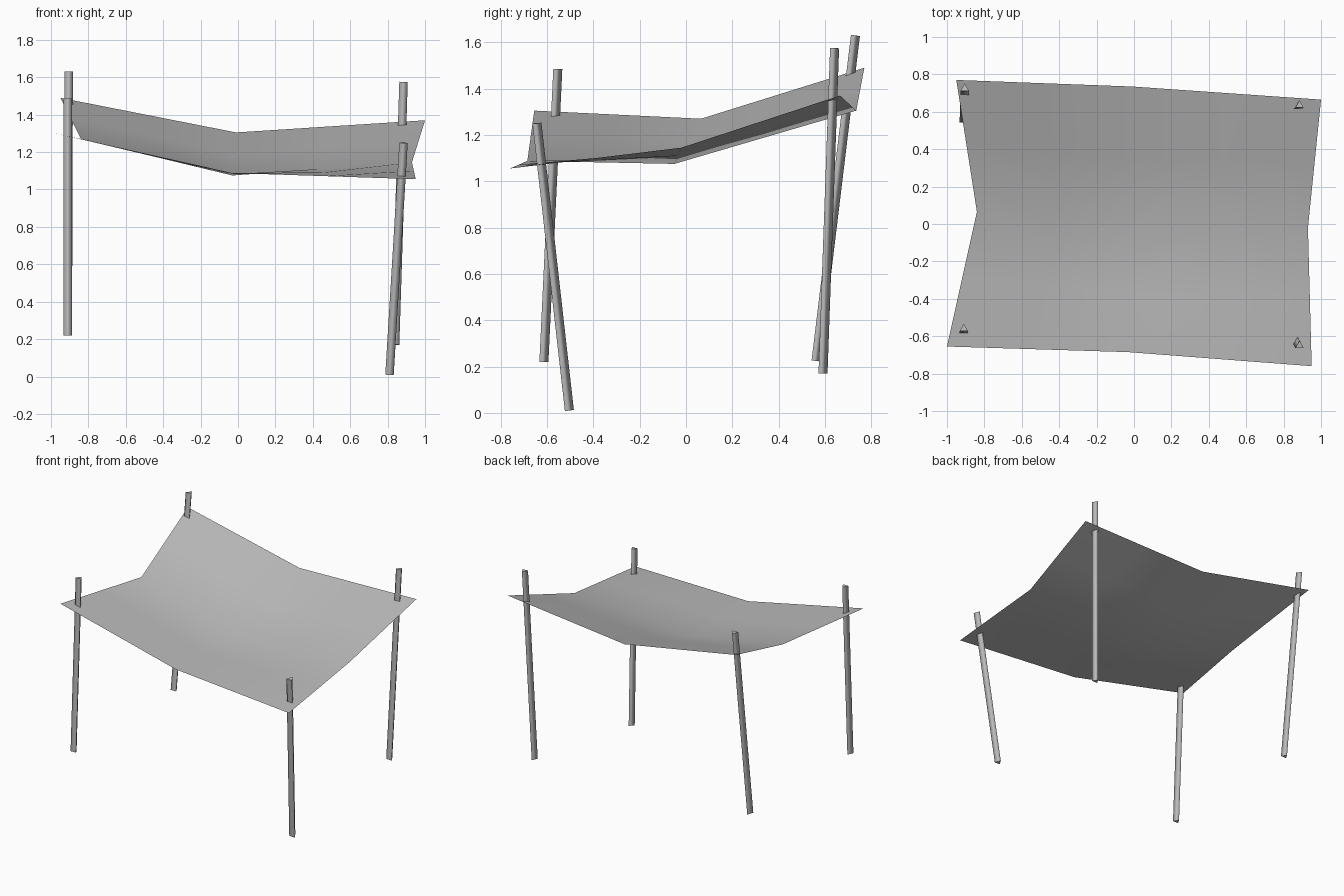
import bpy, bmesh
from mathutils import Vector

cube = bpy.data.objects.get("Cube")
if cube:
    bpy.data.objects.remove(cube, do_unlink=True)

grey = bpy.data.materials.new("plain_grey")
grey.use_nodes = True
colour = (0.5, 0.5, 0.5, 1)
grey.diffuse_color = colour
grey.node_tree.nodes["Principled BSDF"].inputs["Base Color"].default_value = colour


def make_object(name, bm):
    mesh = bpy.data.meshes.new(name)
    bm.to_mesh(mesh)
    bm.free()
    mesh.materials.append(grey)
    obj = bpy.data.objects.new(name, mesh)
    bpy.context.collection.objects.link(obj)
    return obj


# Sagging cloth: three rows of control points, front to back
rows = [
    [(-1.0, -0.655, 1.305), (-0.03, -0.685, 1.088), (0.95, -0.76, 1.055)],
    [(-0.84, 0.065, 1.27), (-0.03, -0.05, 1.075), (0.93, -0.02, 1.145)],
    [(-0.95, 0.77, 1.49), (-0.01, 0.735, 1.305), (1.0, 0.665, 1.37)],
]
bm = bmesh.new()
grid = [[bm.verts.new(p) for p in row] for row in rows]
for j in range(2):
    for i in range(2):
        bm.faces.new((grid[j][i], grid[j][i + 1], grid[j + 1][i + 1], grid[j + 1][i]))
bmesh.ops.subdivide_edges(bm, edges=bm.edges[:], cuts=1, use_grid_fill=True)
for face in bm.faces:
    face.smooth = True
make_object("cloth_canopy", bm)


# Leaning three-sided poles
def pole(name, bottom, top, radius=0.026):
    bottom, top = Vector(bottom), Vector(top)
    axis = top - bottom
    bm = bmesh.new()
    bmesh.ops.create_cone(bm, cap_ends=True, segments=3,
                          radius1=radius, radius2=radius, depth=axis.length)
    for face in bm.faces:
        face.smooth = abs(face.normal.z) < 0.5
    for edge in bm.edges:
        edge.smooth = abs(edge.verts[0].co.z - edge.verts[1].co.z) > 0.1
    obj = make_object(name, bm)
    obj.location = (bottom + top) / 2
    obj.rotation_euler = Vector((0, 0, 1)).rotation_difference(axis).to_euler()


pole("front_left_pole", (0.81, -0.51, 0.01), (0.885, -0.65, 1.25))
pole("front_right_pole", (-0.91, -0.62, 0.22), (-0.91, -0.56, 1.485))
pole("back_left_pole", (0.84, 0.585, 0.17), (0.885, 0.635, 1.575))
pole("back_right_pole", (-0.91, 0.555, 0.225), (-0.905, 0.725, 1.63))
